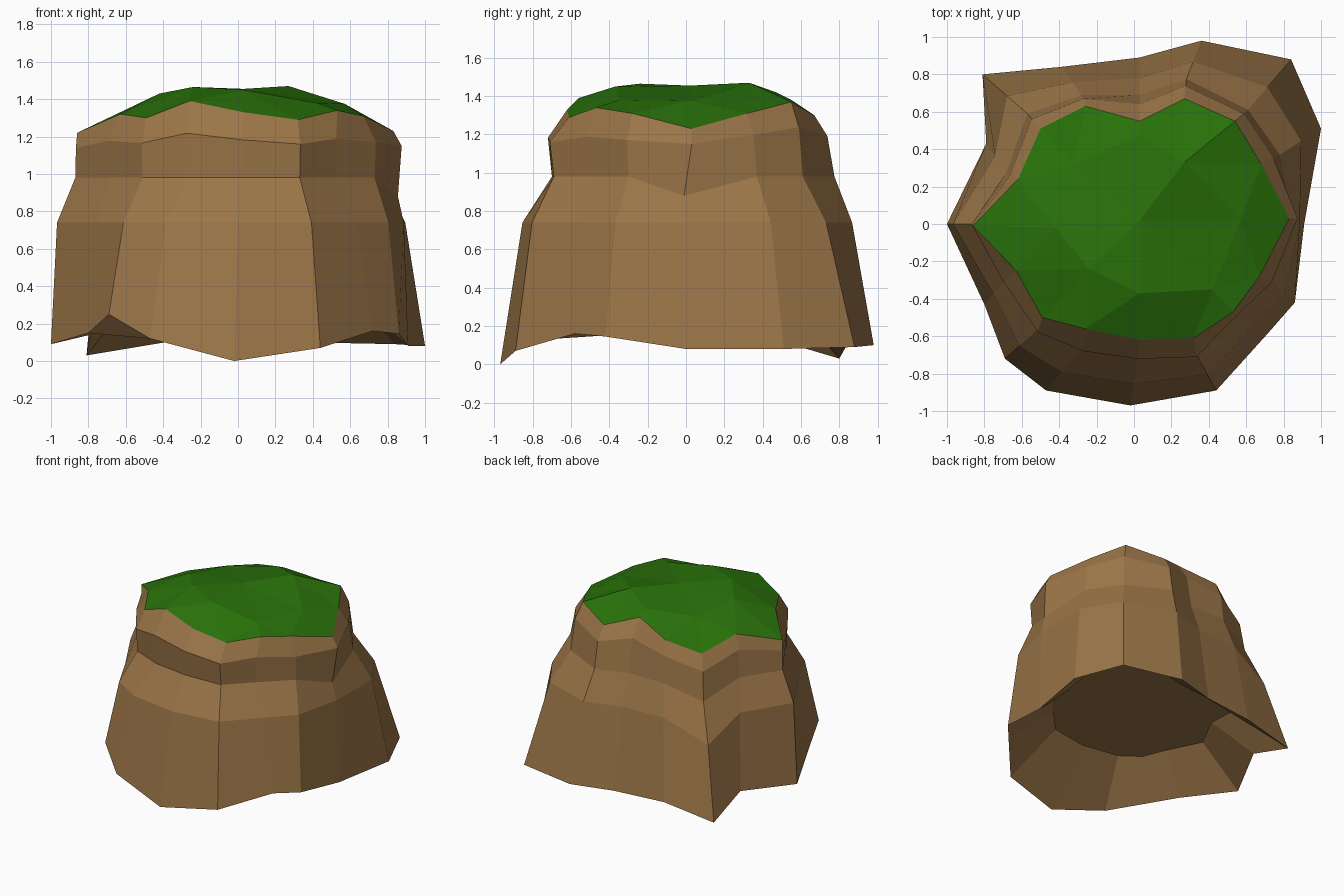
import bpy
from mathutils import Vector

if "Cube" in bpy.data.objects:
    bpy.data.objects.remove(bpy.data.objects["Cube"])

# Cross-sections, 16 columns each, counter-clockwise from the left side
FOOT = [(-1, 0, .09), (-.8, -.43, .15), (-.69, -.72, .25), (-.47, -.89, .12),
        (-.02, -.97, 0), (.44, -.89, .07), (.72, -.58, .16), (.86, -.42, .145),
        (.91, 0, .08), (1, .51, .08), (.84, .88, .09), (.36, .98, .1),
        (.03, .89, .1), (-.39, .84, .1), (-.81, .8, .03), (-.79, .43, .14)]
WAIST = [(-.87, 0), (-.69, -.3), (-.51, -.56), (-.27, -.66),
         (.02, -.7), (.33, -.69), (.52, -.5), (.73, -.3),
         (.855, -.01), (.78, .37), (.61, .61), (.28, .775),
         (.03, .69), (-.28, .69), (-.57, .59), (-.68, .28)]
RIM = [(-.86, -.01, 1.22), (-.63, -.25, 1.32), (-.49, -.5, 1.3), (-.26, -.56, 1.39),
       (.03, -.62, 1.33), (.32, -.61, 1.29), (.53, -.47, 1.34), (.67, -.28, 1.31),
       (.83, .03, 1.23), (.68, .32, 1.31), (.54, .55, 1.37), (.27, .67, 1.3),
       (.03, .55, 1.38), (-.26, .63, 1.3), (-.5, .51, 1.21), (-.62, .24, 1.3)]
CROWN = [(-.42, -.02, 1.43), (-.24, -.24, 1.465), (.03, -.37, 1.45), (.42, -.35, 1.38),
         (.57, .02, 1.375), (.27, .33, 1.47), (.03, .47, 1.42), (-.32, .32, 1.39)]
N = 16


def make(name, verts, faces, color):
    mesh = bpy.data.meshes.new(name)
    mesh.from_pydata([tuple(v) for v in verts], [], faces)
    mesh.update()
    mat = bpy.data.materials.new(name + "_colour")
    mat.diffuse_color = (*color, 1)
    mat.use_nodes = True
    mat.node_tree.nodes["Principled BSDF"].inputs["Base Color"].default_value = mat.diffuse_color
    mesh.materials.append(mat)
    obj = bpy.data.objects.new(name, mesh)
    bpy.context.collection.objects.link(obj)
    return obj


foot = [Vector(p) for p in FOOT]
rim = [Vector(p) for p in RIM]
# the waist dips at the right side and at the back left corner
waist = [Vector((x, y, {8: .88, 14: .87}.get(i, .98))) for i, (x, y) in enumerate(WAIST)]

# Earth mound: hollow underside, flared foot, shoulder, waist, lip, grass edge
hollow = [Vector((p.x * .66, p.y * .62, .38)) for p in foot]
shoulder, lip = [], []
for i, (f, w, r) in enumerate(zip(foot, waist, rim)):
    s = f.lerp(w, .25 if i == 0 else .48 if i == 9 else .55 if f.y > .6 else .43)
    s.z = .58 if i == 14 else .74
    shoulder.append(s)
    if w.y < -.2:    # the front overhangs slightly
        p = Vector((w.x * 1.01, w.y * 1.03, w.z + (r.z - w.z) * .58))
    else:            # the back leans inwards
        p = w.lerp(r, .35)
        p.z = w.z + (r.z - w.z) * .66
    if i == 8:
        p = Vector((.875, .03, 1.15))
    lip.append(p)
rings = [hollow, foot, shoulder, waist, lip, rim]
faces = [tuple(reversed(range(N)))]
for k in range(len(rings) - 1):
    for i in range(N):
        j = (i + 1) % N
        if k == 0 and i in (1, 2):
            continue
        faces.append((k * N + i, k * N + j, (k + 1) * N + j, (k + 1) * N + i))
# chipped front left corner
faces += [(N + 3, N + 2, N + 1), (1, 2, 3, N + 3, N + 1)]
make("earth_mound", [p for r in rings for p in r], faces, (.33, .18, .065))

# Grass cap: rim joined to an 8-sided crown and a centre point
verts = rim + [Vector(p) for p in CROWN] + [Vector((.03, .02, 1.455))]
faces = []
for k in range(8):
    a, b, c = 2 * k, 2 * k + 1, (2 * k + 2) % N
    p, q = N + k, N + (k + 1) % 8
    faces += [(a, b, p), (b, q, p), (b, c, q), (p, q, N + 8)]
make("grass_cap", verts, faces, (.022, .165, .003))
